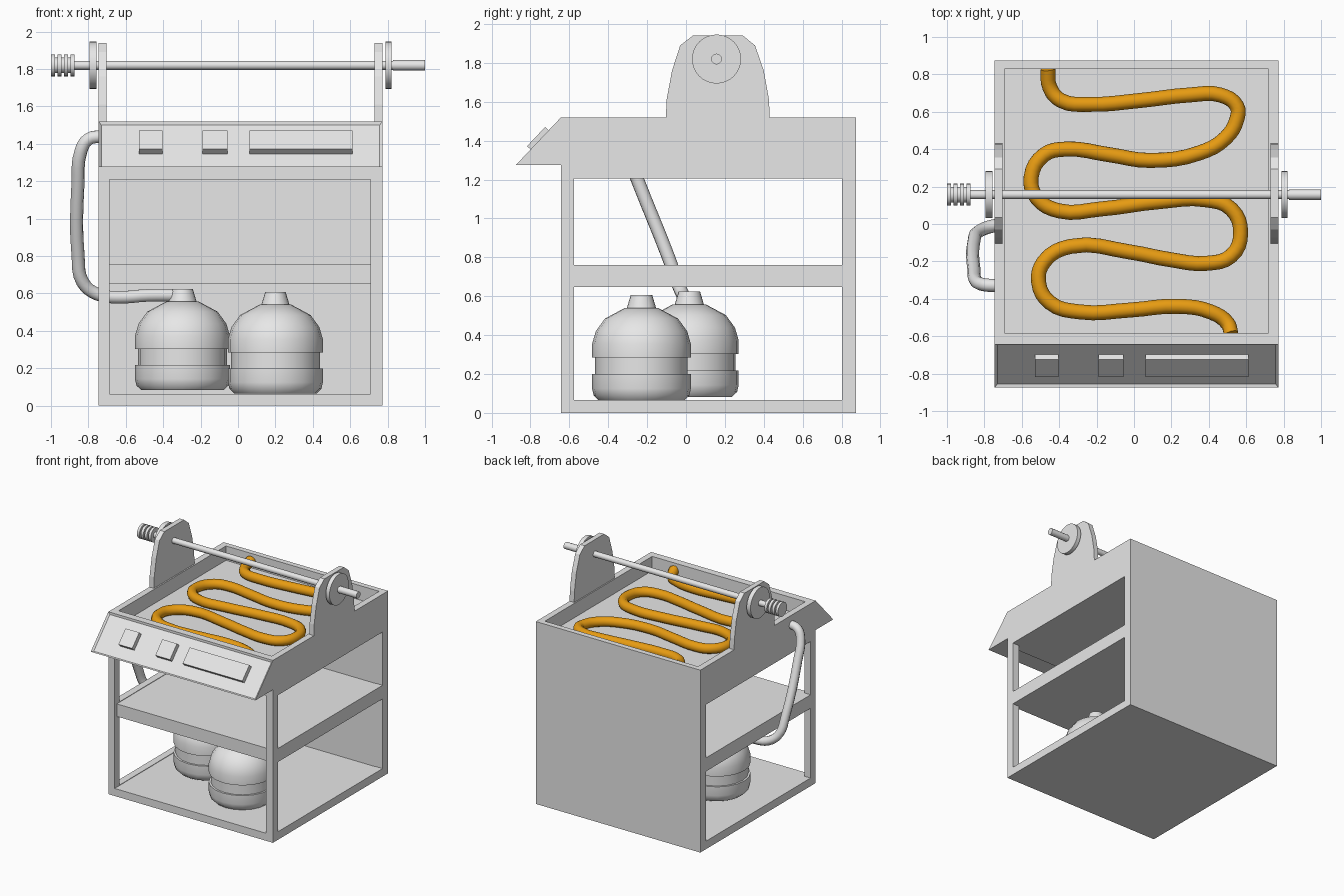
import bpy
import bmesh
from math import pi, radians
from mathutils import Vector, Matrix

if "Cube" in bpy.data.objects:
    bpy.data.objects.remove(bpy.data.objects["Cube"], do_unlink=True)


def material(name, color):
    m = bpy.data.materials.new(name)
    m.use_nodes = True
    m.diffuse_color = color
    m.node_tree.nodes["Principled BSDF"].inputs["Base Color"].default_value = color
    return m


GREY = material("light_grey", (0.8, 0.8, 0.8, 1))
ORANGE = material("hot_orange", (0.8, 0.33, 0.006, 1))


def activate(ob):
    bpy.ops.object.select_all(action="DESELECT")
    ob.select_set(True)
    bpy.context.view_layer.objects.active = ob


def finish(name, bm, smooth=False):
    bmesh.ops.recalc_face_normals(bm, faces=bm.faces)
    me = bpy.data.meshes.new(name)
    bm.to_mesh(me)
    bm.free()
    me.materials.append(GREY)
    ob = bpy.data.objects.new(name, me)
    bpy.context.collection.objects.link(ob)
    if smooth:
        activate(ob)
        bpy.ops.object.shade_smooth_by_angle(angle=radians(35))
    return ob


def prism(profile, x0, x1):
    """Side outline in (y, z), extruded from x0 to x1."""
    bm = bmesh.new()
    face = bm.faces.new([bm.verts.new((x0, y, z)) for y, z in profile])
    geom = bmesh.ops.extrude_face_region(bm, geom=[face])["geom"]
    bmesh.ops.translate(bm, vec=(x1 - x0, 0, 0),
                        verts=[g for g in geom if isinstance(g, bmesh.types.BMVert)])
    bmesh.ops.recalc_face_normals(bm, faces=bm.faces)
    return bm


def rect(y0, y1, z0, z1):
    return [(y0, z0), (y1, z0), (y1, z1), (y0, z1)]


def cut(ob, x0, x1, y0, y1, z0, z1):
    """Cut a box out of an object."""
    cutter = finish("cutter", prism(rect(y0, y1, z0, z1), x0, x1))
    cutter.hide_render = True
    activate(ob)
    mod = ob.modifiers.new("cut", "BOOLEAN")
    mod.operation, mod.solver, mod.object = "DIFFERENCE", "EXACT", cutter
    bpy.ops.object.modifier_apply(modifier=mod.name)
    bpy.data.objects.remove(cutter, do_unlink=True)


def lathe(name, profile, matrix, steps=20):
    """Spin (radius, height) points round z, then place with a matrix."""
    bm = bmesh.new()
    vs = [bm.verts.new((r, 0, h)) for r, h in profile]
    es = [bm.edges.new(pair) for pair in zip(vs, vs[1:])]
    bmesh.ops.spin(bm, geom=vs + es, cent=(0, 0, 0), axis=(0, 0, 1),
                   angle=2 * pi, steps=steps)
    bmesh.ops.remove_doubles(bm, verts=bm.verts, dist=0.0005)
    bm.transform(matrix)
    return finish(name, bm, True)


def tube(name, points, radius, mat):
    """Round tube along a smooth path."""
    cu = bpy.data.curves.new(name, "CURVE")
    cu.dimensions = "3D"
    cu.bevel_depth, cu.bevel_resolution = radius, 3
    cu.resolution_u = 4
    cu.use_fill_caps = True
    sp = cu.splines.new("BEZIER")
    sp.bezier_points.add(len(points) - 1)
    for bp, p in zip(sp.bezier_points, points):
        bp.co = p
        bp.handle_left_type = bp.handle_right_type = "AUTO"
    cu.materials.append(mat)
    ob = bpy.data.objects.new(name, cu)
    bpy.context.collection.objects.link(ob)
    activate(ob)
    bpy.ops.object.convert(target="MESH")
    bpy.ops.object.shade_smooth_by_angle(angle=radians(50))


# Cart body with sloped console
LEFT, RIGHT, FRONT, BACK, TOP = -0.745, 0.772, -0.643, 0.875, 1.52
LIP = Vector((0, -0.875, 1.275))
bm = prism([(FRONT, 0), (BACK, 0), (BACK, TOP), (FRONT, TOP), LIP.yz, (FRONT, LIP.z)],
           LEFT, RIGHT)
slope = [f for f in bm.faces if f.normal.y < -0.5 and f.normal.z > 0.5]
bmesh.ops.inset_individual(bm, faces=slope, thickness=0.02, depth=-0.013)
body = finish("cart_body", bm)

# Tray, side bays, front bays and shelf setback
cut(body, -0.692, 0.72, -0.583, 0.83, 1.4, 2)
for z0, z1 in ((0.067, 0.648), (0.761, 1.205)):
    cut(body, -1, 1, -0.576, 0.802, z0, z1)
    cut(body, -0.687, 0.709, -1, 0.805, z0 - 0.004, z1 + 0.004)
cut(body, -0.687, 0.709, -1, -0.615, 0.5, 0.9)

# Console buttons and display, aligned with the slope
along = Vector((0, FRONT, TOP)) - LIP
along.normalize()
out = Vector((0, -along.z, along.y))
for name, x0, x1 in (("square_button_right", -0.53, -0.403),
                     ("square_button_centre", -0.19, -0.055),
                     ("wide_display", 0.062, 0.612)):
    outline = [LIP + along * s + out * h for s, h in rect(0.11, 0.245, -0.014, 0.025)]
    finish(name, prism([p.yz for p in outline], x0, x1))

# Spit brackets
arch = [(-0.103, TOP), (-0.1, 1.61), (-0.072, 1.76), (-0.03, 1.89), (0.035, 1.94),
        (0.293, 1.94), (0.355, 1.89), (0.4, 1.76), (0.427, 1.61), (0.43, TOP)]
for name, x in (("bracket_right", LEFT), ("bracket_left", RIGHT - 0.042)):
    finish(name, prism(arch, x, x + 0.042))

# Spit rod, discs and ribbed grip
axis = Matrix.Translation((0, 0.157, 1.82)) @ Matrix.Rotation(pi / 2, 4, "Y")


def rod(name, r, x0, x1, steps=20):
    lathe(name, [(0, x0), (r, x0), (r, x1), (0, x1)], axis, steps)


rod("spit_rod", 0.024, -0.95, 0.9, 12)
rod("rod_end", 0.028, 0.83, 1, 12)
rod("disc_right", 0.126, -0.793, -0.757, 32)
rod("disc_left", 0.126, 0.788, 0.822, 32)
rod("grip_core", 0.042, -0.99, -0.875)
for i in range(4):
    x = -1 + i * 0.035
    rod(f"grip_ring_{i + 1}", 0.059, x, x + 0.022)

# Gas tanks
tank = [(0, 0), (0.22, 0), (0.246, 0.025), (0.254, 0.06), (0.254, 0.135), (0.238, 0.135),
        (0.238, 0.22), (0.254, 0.22), (0.254, 0.29), (0.235, 0.355), (0.188, 0.42),
        (0.085, 0.475), (0.075, 0.475), (0.055, 0.542), (0, 0.542)]
for name, pos in (("front_tank", (0.2, -0.229, 0.065)), ("rear_tank", (-0.297, 0.017, 0.083))):
    lathe(name, tank, Matrix.Translation(pos))

# Gas hose from rear tank to body
tube("gas_hose", [(-0.3, 0.02, 0.59), (-0.48, 0.01, 0.59), (-0.64, 0, 0.58),
                  (-0.75, -0.01, 0.595), (-0.83, -0.04, 0.66), (-0.855, -0.09, 0.8),
                  (-0.855, -0.25, 1.2), (-0.84, -0.31, 1.36), (-0.8, -0.325, 1.425),
                  (-0.72, -0.33, 1.44)], 0.035, GREY)

# Winding heating element, path in hundredths
path = [(-46, 83), (-45, 73), (-39, 66), (-24, 64), (3, 66), (30, 69), (46, 69), (55, 63),
        (55, 56), (49, 46), (35, 38), (8, 34), (-13, 37), (-37, 40), (-48, 37), (-55, 25),
        (-52, 14), (-40, 7), (-18, 8), (14, 12), (38, 13), (52, 8), (57, -5), (52, -17),
        (39, -21), (19, -19), (-2, -15), (-34, -12), (-48, -20), (-51, -31), (-45, -42),
        (-29, -47), (-2, -46), (24, -44), (41, -47), (50, -53), (52, -59)]
coil = [Vector((x / 100, y / 100, 1.435)) for x, y in path]
coil[0].z = coil[-1].z = 1.465
tube("heating_element", coil, 0.04, ORANGE)
